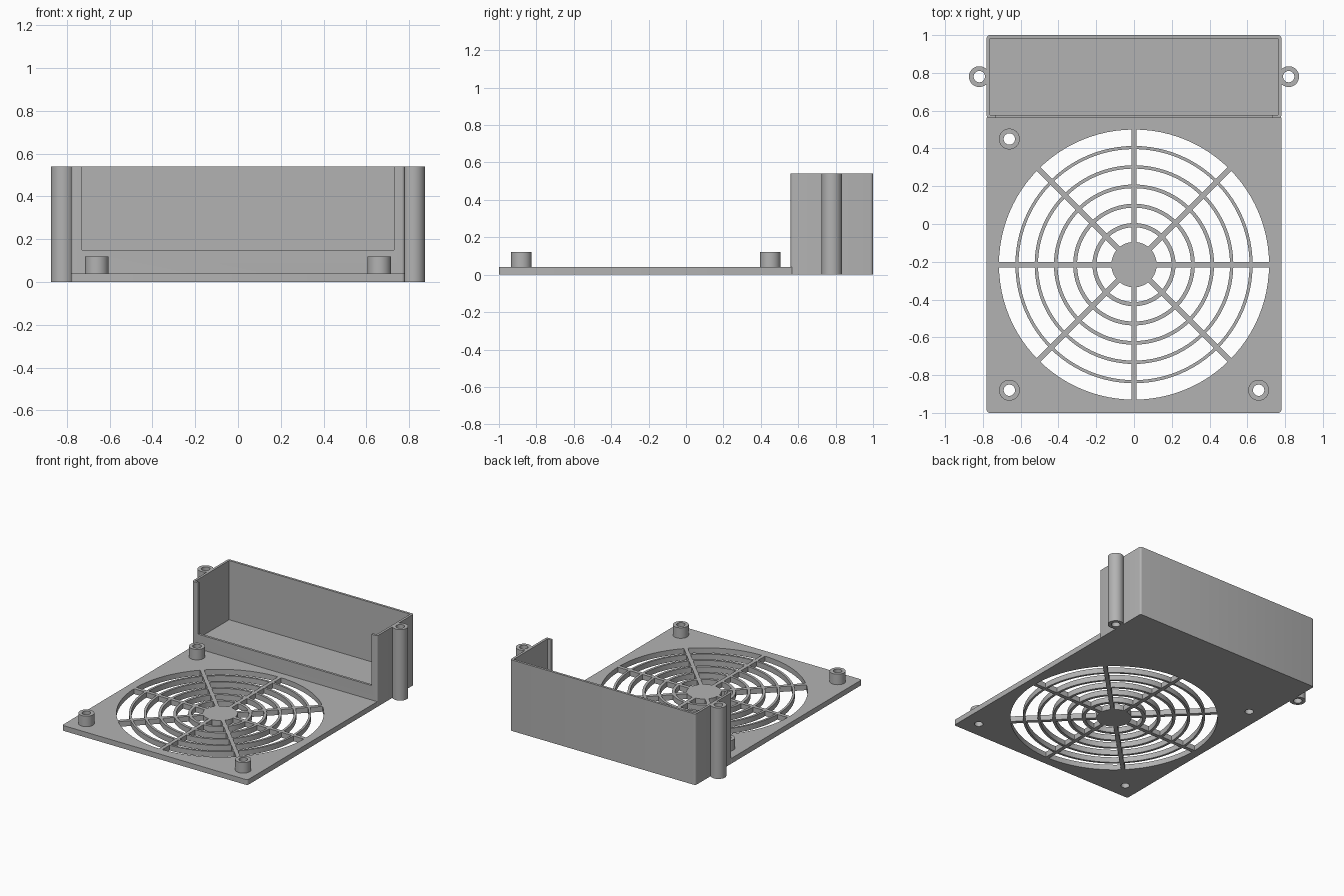
import bpy, bmesh, math

if "Cube" in bpy.data.objects:
    bpy.data.objects.remove(bpy.data.objects["Cube"])

grey = bpy.data.materials.new("plain_grey")
grey.use_nodes = True
grey.diffuse_color = (0.45, 0.45, 0.45, 1)
grey.node_tree.nodes["Principled BSDF"].inputs["Base Color"].default_value = grey.diffuse_color

HALF_W = 0.78
PLATE_TOP = 0.04
BOX_TOP = 0.54
BOX_FRONT = 0.56
WALL = 0.018
FAN_Y = -0.215
SPOKE = 0.028


def add_object(name, bm):
    bmesh.ops.recalc_face_normals(bm, faces=bm.faces)
    mesh = bpy.data.meshes.new(name)
    bm.to_mesh(mesh)
    bm.free()
    mesh.materials.append(grey)
    obj = bpy.data.objects.new(name, mesh)
    bpy.context.collection.objects.link(obj)
    return obj


def block(name, x, y, z, radius=0.0):
    """Box between (low, high) limits, with optional rounded upright edges."""
    bm = bmesh.new()
    bmesh.ops.create_cube(bm, size=1)
    for v in bm.verts:
        v.co = [lim[0] if c < 0 else lim[1] for c, lim in zip(v.co, (x, y, z))]
    if radius:
        upright = [e for e in bm.edges
                   if abs(e.verts[0].co.z - e.verts[1].co.z) > 0.001]
        bmesh.ops.bevel(bm, geom=upright, offset=radius, segments=4,
                        profile=0.5, affect='EDGES')
    return add_object(name, bm)


def add_tube(bm, cx, cy, inner, outer, z0, z1, sides):
    """Hollow cylinder with flat ends."""
    profile = [(inner, z0), (outer, z0), (outer, z1), (inner, z1)]
    loops = []
    for i in range(sides):
        a = math.tau * i / sides
        loops.append([bm.verts.new((cx + r * math.cos(a), cy + r * math.sin(a), z))
                      for r, z in profile])
    for i in range(sides):
        p, q = loops[i], loops[(i + 1) % sides]
        for j in range(4):
            k = (j + 1) % 4
            bm.faces.new((p[j], p[k], q[k], q[j]))


def tube(name, cx, cy, inner, outer, z0, z1, sides=40):
    bm = bmesh.new()
    add_tube(bm, cx, cy, inner, outer, z0, z1, sides)
    return add_object(name, bm)


def cut(obj, cutter):
    cutter.hide_render = True
    mod = obj.modifiers.new("cut", 'BOOLEAN')
    mod.operation = 'DIFFERENCE'
    mod.solver = 'EXACT'
    mod.object = cutter
    bpy.context.view_layer.objects.active = obj
    bpy.ops.object.modifier_apply(modifier=mod.name)
    bpy.data.objects.remove(cutter)


def smooth(obj):
    bpy.ops.object.select_all(action='DESELECT')
    obj.select_set(True)
    bpy.context.view_layer.objects.active = obj
    bpy.ops.object.shade_smooth_by_angle(angle=math.radians(30))


# Base plate
plate = block("base_plate", (-HALF_W, HALF_W), (-1, BOX_FRONT + 0.016),
              (0, PLATE_TOP), 0.015)

# Fan grille: ring slots, broken up by spokes, cut through the plate
bm = bmesh.new()
for i in range(6):
    inner = 0.12 if i == 0 else 0.118 + 0.102 * i
    add_tube(bm, 0, FAN_Y, inner, 0.198 + 0.1034 * i, -0.1, 0.1, 96)
slots = add_object("grille_slots", bm)
for i in range(4):
    spoke = block("spoke", (-0.9, 0.9), (-SPOKE / 2, SPOKE / 2), (-0.2, 0.2))
    spoke.location.y = FAN_Y
    spoke.rotation_euler.z = i * math.pi / 4
    bpy.context.view_layer.update()
    cut(slots, spoke)
cut(plate, slots)

# Fan mounting posts, with screw holes running through the plate
for name, px, py in (("front_right_post", -0.66, -0.88),
                     ("front_left_post", 0.66, -0.88),
                     ("rear_right_post", -0.66, 0.45)):
    bm = bmesh.new()
    bmesh.ops.create_cone(bm, cap_ends=True, segments=40, radius1=0.03,
                          radius2=0.03, depth=0.5)
    bmesh.ops.translate(bm, verts=bm.verts, vec=(px, py, 0))
    cut(plate, add_object("screw_hole", bm))
    smooth(tube(name, px, py, 0.03, 0.055, PLATE_TOP, 0.12))
smooth(plate)

# Open-topped rear box with a low front lip
box = block("rear_box", (-HALF_W, HALF_W), (BOX_FRONT, 1), (0, BOX_TOP), 0.015)
cut(box, block("cavity", (WALL - HALF_W, HALF_W - WALL),
               (BOX_FRONT + WALL, 1 - WALL), (0.09, 1)))
cut(box, block("front_opening", (-0.73, 0.73), (0.4, 0.7), (0.15, 1)))
smooth(box)

# Full-height screw tubes on both sides of the box
for name, side in (("left_screw_tube", 1), ("right_screw_tube", -1)):
    smooth(tube(name, side * 0.819, 0.78, 0.03, 0.055, 0, BOX_TOP))
